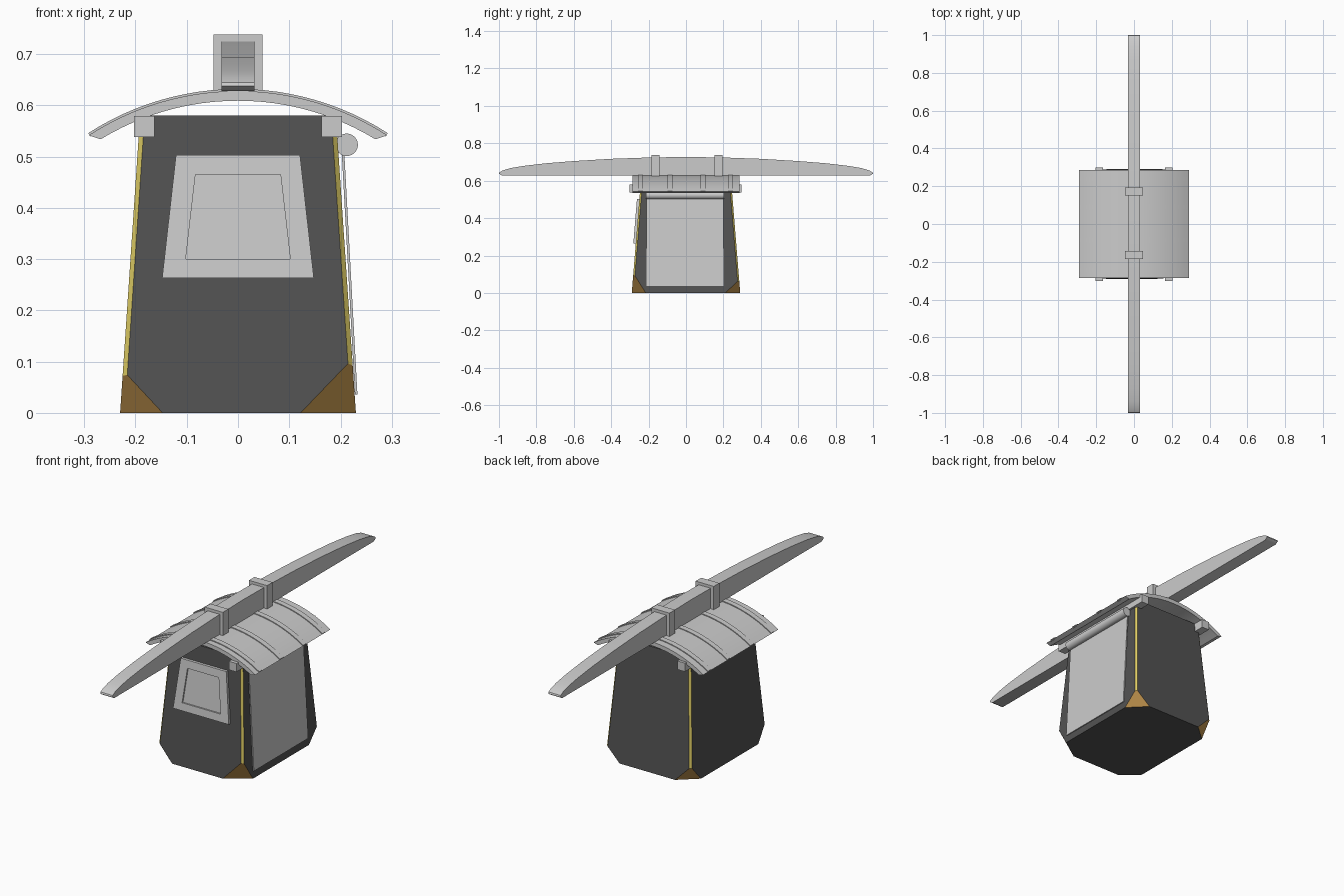
import bpy, bmesh, math
from mathutils import Vector

if "Cube" in bpy.data.objects:
    bpy.data.objects.remove(bpy.data.objects["Cube"])


def material(name, rgb):
    m = bpy.data.materials.new(name)
    m.diffuse_color = (*rgb, 1)
    m.use_nodes = True
    m.node_tree.nodes["Principled BSDF"].inputs["Base Color"].default_value = m.diffuse_color
    return m


def finish(name, bm, mats=(), smooth=False):
    bmesh.ops.recalc_face_normals(bm, faces=bm.faces)
    me = bpy.data.meshes.new(name)
    bm.to_mesh(me)
    bm.free()
    ob = bpy.data.objects.new(name, me)
    bpy.context.collection.objects.link(ob)
    for m in mats:
        me.materials.append(m)
    if smooth:
        bpy.ops.object.select_all(action='DESELECT')
        ob.select_set(True)
        bpy.context.view_layer.objects.active = ob
        bpy.ops.object.shade_smooth_by_angle(angle=math.radians(35))
    return ob


def box(name, lo, hi):
    bm = bmesh.new()
    bmesh.ops.create_cube(bm, size=1)
    for v in bm.verts:
        v.co = [(a + b) / 2 + c * (b - a) for a, b, c in zip(lo, hi, v.co)]
    return finish(name, bm)


def extrude(name, profile, axis, lo, hi, smooth=False):
    """Extrude a closed 2D profile along x or y."""
    bm = bmesh.new()
    rings = []
    for t in (lo, hi):
        rings.append([bm.verts.new((t, a, b) if axis == 'x' else (a, t, b)) for a, b in profile])
    n = len(profile)
    for i in range(n):
        j = (i + 1) % n
        bm.faces.new((rings[0][i], rings[0][j], rings[1][j], rings[1][i]))
    bm.faces.new(rings[0])
    bm.faces.new(rings[1])
    return finish(name, bm, smooth=smooth)


# Tapered body with yellow edge bevels and brass cut corners
BX, BY, TX, TY, H = 0.23, 0.29, 0.191, 0.243, 0.58
dark = material("dark_cloth", (0.085, 0.085, 0.085))
yellow = material("yellow_trim", (0.75, 0.62, 0.13))
brass = material("brass_corner", (0.56, 0.31, 0.08))
bm = bmesh.new()
bmesh.ops.create_cube(bm, size=2)
for v in bm.verts:
    top = v.co.z > 0
    v.co = (v.co.x * (TX if top else BX), v.co.y * (TY if top else BY), H if top else 0)
uprights = [e for e in bm.edges if abs(e.verts[0].co.z - e.verts[1].co.z) > 0.1]
bmesh.ops.bevel(bm, geom=uprights, offset=0.009, segments=1, affect='EDGES', material=1)
# (x side, y side, x reach, y reach, height)
for sx, sy, cx, cy, h in ((1, -1, .122, .215, .105), (-1, -1, .147, .22, .083),
                          (1, 1, .15, .21, .07), (-1, 1, .145, .215, .08)):
    a = Vector((sx * cx, sy * BY, 0))
    b = Vector((sx * BX, sy * cy, 0))
    c = Vector((sx * (BX - (BX - TX) * h / H), sy * (BY - (BY - TY) * h / H), h))
    no = (b - a).cross(c - a).normalized()
    if no.z > 0:
        no = -no
    res = bmesh.ops.bisect_plane(bm, geom=bm.verts[:] + bm.edges[:] + bm.faces[:],
                                 plane_co=a, plane_no=no, clear_outer=True)
    cut = [e for e in res['geom_cut'] if isinstance(e, bmesh.types.BMEdge)]
    for f in bmesh.ops.contextual_create(bm, geom=cut)['faces']:
        f.material_index = 2
finish("body", bm, (dark, yellow, brass))

# Front pocket: raised trapezoid with a recessed centre
OUTER = ((-.148, .263), (.148, .263), (.121, .503), (-.121, .503))
INNER = ((-.102, .30), (.102, .30), (.083, .465), (-.083, .465))
bm = bmesh.new()
loops = []
for shape, off in ((OUTER, -.004), (OUTER, .013), (INNER, .013), (INNER, .006)):
    loops.append([bm.verts.new((x, -(BY - (BY - TY) * z / H) - off, z)) for x, z in shape])
for la, lb in zip(loops, loops[1:]):
    for i in range(4):
        j = (i + 1) % 4
        bm.faces.new((la[i], la[j], lb[j], lb[i]))
bm.faces.new(loops[0])
bm.faces.new(loops[-1])
finish("front_pocket", bm)


# Arched roof and its thin bands
def arch(r_out, r_in, a_out, a_in, n=24):
    pts = []
    for r, a, s in ((r_out, a_out, 1), (r_in, a_in, -1)):
        for i in range(n + 1):
            t = s * a * (2 * i / n - 1)
            pts.append((r * math.sin(t), 0.094 + r * math.cos(t)))
    return pts


extrude("roof", arch(.534, .515, .577, .547), 'y', -.285, .285, True)
for i, y in enumerate((-.243, -.085, .09, .237)):
    extrude(f"roof_band_{i + 1}", arch(.538, .53, .574, .574), 'y', y - .013, y + .013, True)

# Side rails under the roof
for side, s in (("left", -1), ("right", 1)):
    x = s * .183
    box(f"{side}_rail", (x - .02, -.302, .538), (x + .02, .298, .579))

# Rolled flap and hanging sheet on the right side
circle = [(.212 + .022 * math.cos(t * math.tau / 24), .523 + .022 * math.sin(t * math.tau / 24))
          for t in range(24)]
extrude("flap_roll", circle, 'y', -.215, .203, True)
extrude("side_flap", [(.228, .036), (.233, .036), (.207, .515), (.202, .515)], 'y', -.212, .2)

# Long bowed beam on top
half = [(.2, .724), (.4, .717), (.6, .705), (.75, .693), (.87, .679),
        (.94, .667), (.98, .655), (.997, .645), (1.0, .638), (.985, .628)]
profile = [(-y, z) for y, z in reversed(half)] + [(0, .727)] + half
extrude("long_beam", profile, 'x', -.032, .032, True)

# Clamps holding the beam
for name, y in (("front_clamp", -.163), ("rear_clamp", .173)):
    box(name, (-.048, y - .021, .625), (.048, y + .021, .738))
